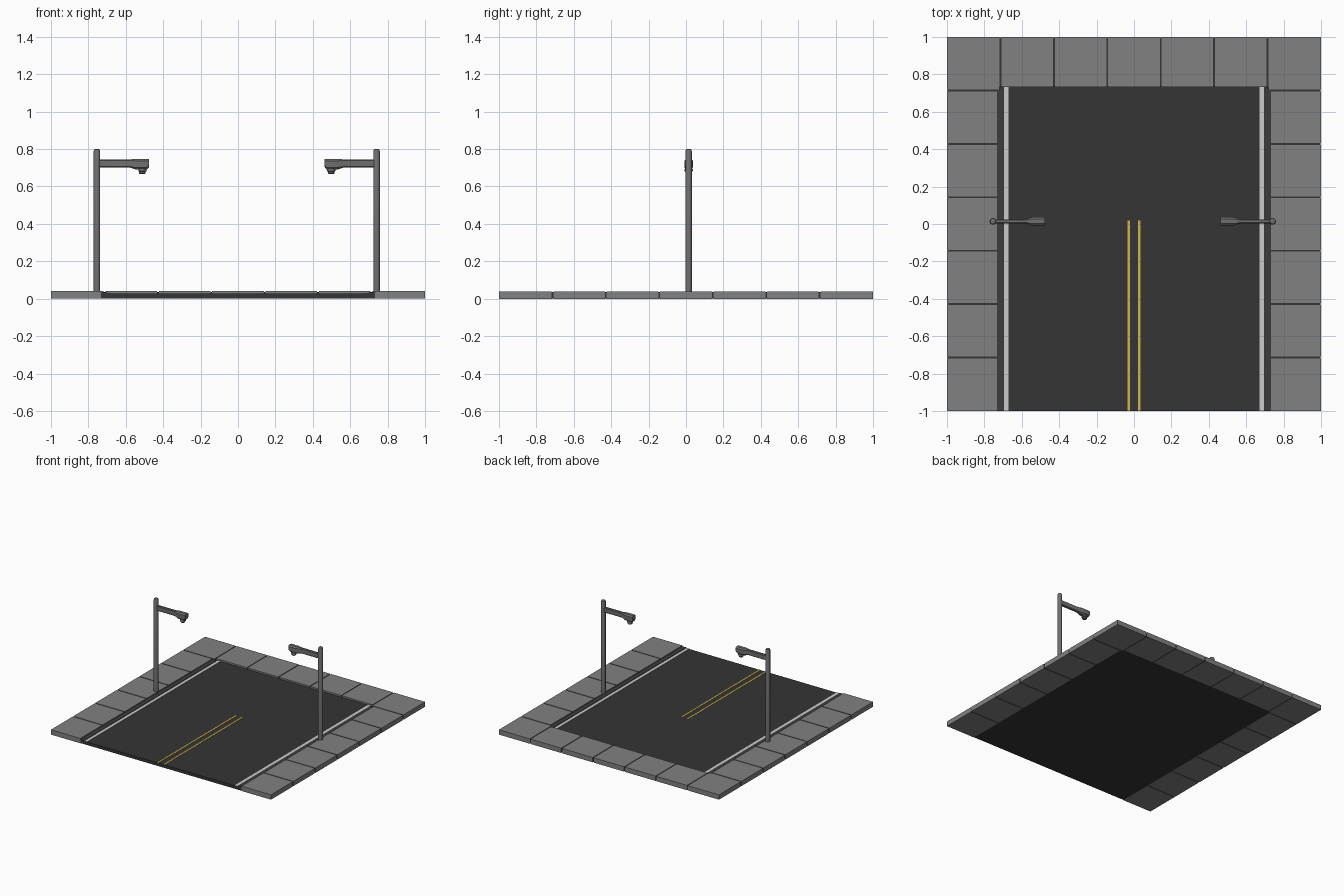
import bpy, bmesh, math
from mathutils import Vector, Matrix

if "Cube" in bpy.data.objects:
    bpy.data.objects.remove(bpy.data.objects["Cube"])

def material(name, rgb):
    m = bpy.data.materials.new(name)
    m.diffuse_color = (*rgb, 1)
    m.use_nodes = True
    m.node_tree.nodes["Principled BSDF"].inputs["Base Color"].default_value = m.diffuse_color
    return m

STONE = material("stone", (0.22, 0.22, 0.22))
ASPHALT = material("asphalt", (0.035, 0.035, 0.035))
KERB = material("kerb_dark", (0.045, 0.045, 0.045))
WHITE = material("white_paint", (0.7, 0.7, 0.72))
YELLOW = material("yellow_paint", (0.62, 0.48, 0.06))
METAL = material("metal", (0.16, 0.16, 0.16))

def finish(name, bm, mat):
    bmesh.ops.recalc_face_normals(bm, faces=bm.faces)
    me = bpy.data.meshes.new(name)
    bm.to_mesh(me)
    bm.free()
    ob = bpy.data.objects.new(name, me)
    bpy.context.collection.objects.link(ob)
    me.materials.append(mat)
    return ob

def add_box(bm, x, y, z):
    size = Vector((x[1] - x[0], y[1] - y[0], z[1] - z[0]))
    mid = Vector((x[0] + x[1], y[0] + y[1], z[0] + z[1])) / 2
    bmesh.ops.create_cube(bm, size=1, matrix=Matrix.Translation(mid) @ Matrix.Diagonal((*size, 1)))

def boxes(name, mat, *specs):
    bm = bmesh.new()
    for s in specs:
        add_box(bm, *s)
    return finish(name, bm, mat)

def loft(name, rings, mat):
    bm = bmesh.new()
    loops = [[bm.verts.new(p) for p in r] for r in rings]
    n = len(rings[0])
    for a, b in zip(loops, loops[1:]):
        for i in range(n):
            bm.faces.new((a[i], a[(i + 1) % n], b[(i + 1) % n], b[i]))
    bm.faces.new(loops[0])
    bm.faces.new(loops[-1])
    ob = finish(name, bm, mat)
    bpy.context.view_layer.objects.active = ob
    ob.select_set(True)
    bpy.ops.object.shade_smooth_by_angle(angle=math.radians(35))
    ob.select_set(False)
    return ob

# Paving slabs: seven along each side, five more across the back
IN, P, G, H = 0.733, 2 / 7, 0.005, 0.04
cuts = [-1 + P * i for i in range(8)]
slabs = []
for i in range(7):
    lo = cuts[i] + (G if i else 0)
    hi = cuts[i + 1] - (G if i < 6 else 0)
    inner = IN if i < 6 else cuts[6] + G
    slabs += [((-1, -inner), (lo, hi), (0, H)), ((inner, 1), (lo, hi), (0, H))]
    if 0 < i < 6:
        slabs.append(((lo, hi), (IN, 1), (0, H)))
boxes("paving_slabs", STONE, *slabs)

# Dark joints between the slabs
J = 0.003
joints = []
for c in cuts[1:-1]:
    for s in (-1, 1):
        joints.append((sorted((s * (1 - J), s * IN)), (c - G, c + G), (J, H - J)))
    joints.append(((c - G, c + G), (IN, 1 - J), (J, H - J)))
boxes("slab_joints", ASPHALT, *joints)

# Road bed, gutters and painted lines
boxes("road", ASPHALT, ((-IN, IN), (-1, IN), (0.002, 0.027)))
boxes("gutters", KERB, *[(sorted((s * 0.697, s * IN)), (-1, IN - 0.015), (0.025, 0.033)) for s in (-1, 1)])
boxes("edge_lines", WHITE, *[(sorted((s * 0.67, s * 0.696)), (-1, IN), (0.025, 0.030)) for s in (-1, 1)])
boxes("centre_lines", YELLOW, *[((s * 0.028 - 0.006, s * 0.028 + 0.006), (-1, 0.02), (0.025, 0.029)) for s in (-1, 1)])

# Street lamps
def disc(cx, cy, z, r, n=12):
    return [(cx + r * math.cos(2 * math.pi * (i + .5) / n), cy + r * math.sin(2 * math.pi * (i + .5) / n), z) for i in range(n)]

def arm_ring(x, cy, z0, z1, w):
    # chamfered rectangle in the yz plane
    c = min(w, (z1 - z0) / 2) * 0.45
    return [(x, cy + a, z) for a, z in ((-w, z0 + c), (-w + c, z0), (w - c, z0), (w, z0 + c),
                                        (w, z1 - c), (w - c, z1), (-w + c, z1), (-w, z1 - c))]

CY = 0.014
for side, s in (("left", 1), ("right", -1)):
    px = -0.754 if s > 0 else 0.741
    loft(side + "_lamp_post", [disc(px, CY, z, r) for z, r in
         ((0.002, 0.018), (0.788, 0.018), (0.797, 0.015), (0.8, 0.009))], METAL)
    arm = [(0.0, 0.702, 0.745, 0.011), (0.175, 0.702, 0.745, 0.011), (0.205, 0.692, 0.747, 0.022),
           (0.265, 0.691, 0.747, 0.023), (0.276, 0.699, 0.747, 0.022), (0.279, 0.711, 0.745, 0.021)]
    loft(side + "_lamp_arm", [arm_ring(px + s * d, CY, a, b, w) for d, a, b, w in arm], METAL)
    loft(side + "_lamp_bulb", [disc(px + s * 0.243, CY, z, r) for z, r in
         ((0.695, 0.02), (0.69, 0.023), (0.682, 0.023), (0.679, 0.018), (0.671, 0.018), (0.667, 0.014))], METAL)
